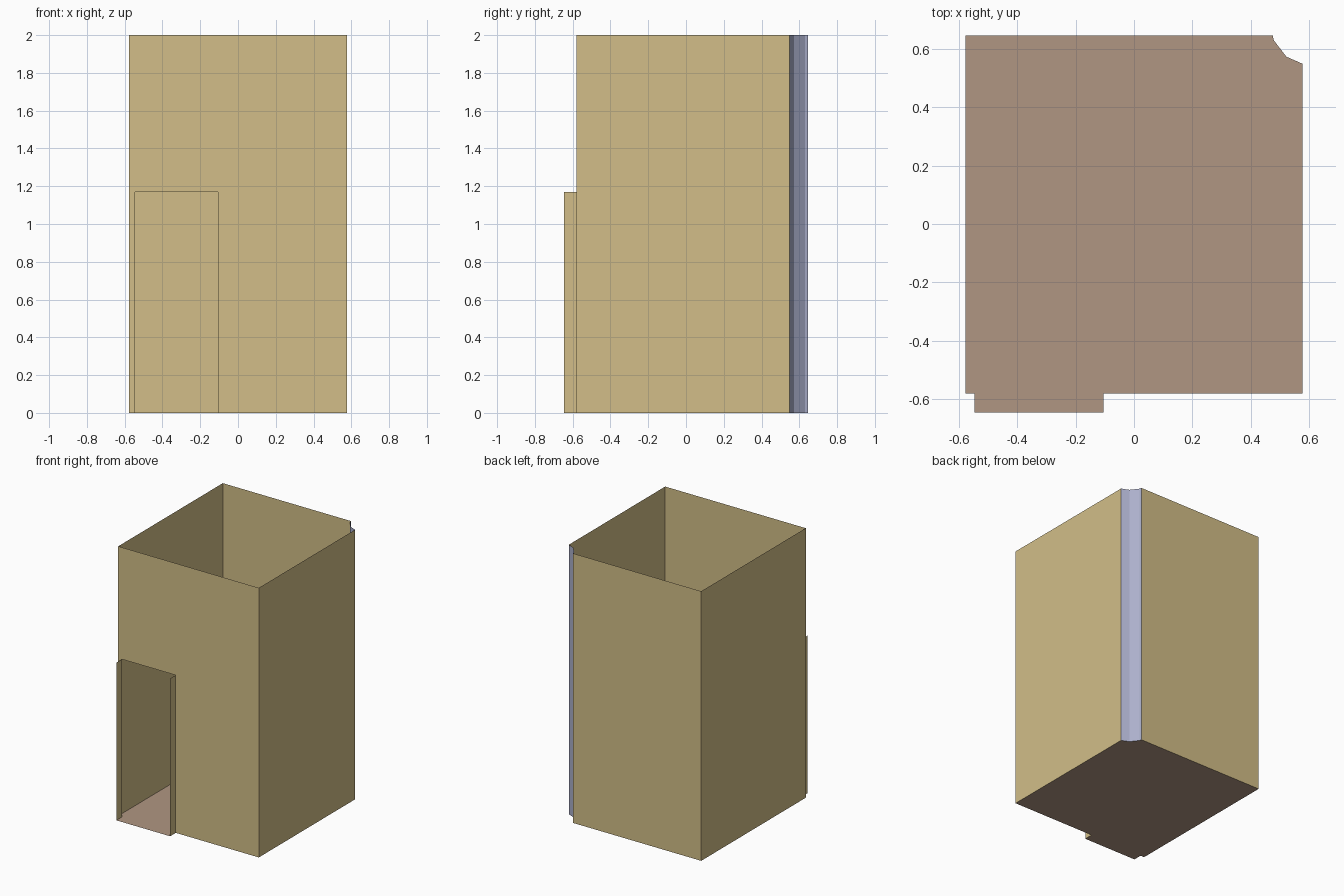
import bpy, bmesh

if "Cube" in bpy.data.objects:
    bpy.data.objects.remove(bpy.data.objects["Cube"])


def material(name, rgb):
    # convert 0-255 display values to linear
    lin = [((c / 255 + 0.055) / 1.055) ** 2.4 for c in rgb]
    m = bpy.data.materials.new(name)
    m.diffuse_color = (*lin, 1)
    m.use_nodes = True
    m.node_tree.nodes["Principled BSDF"].inputs["Base Color"].default_value = m.diffuse_color
    return m


TAN = material("tan wall", (210, 190, 136))
BROWN = material("brown floor", (176, 150, 130))
LAVENDER = material("lavender corner", (172, 176, 204))


def sheets(name, polygons, mat):
    """One object made from flat polygons sharing welded corners."""
    bm = bmesh.new()
    for poly in polygons:
        bm.faces.new([bm.verts.new(p) for p in poly])
    bmesh.ops.remove_doubles(bm, verts=bm.verts[:], dist=1e-5)
    mesh = bpy.data.meshes.new(name)
    bm.to_mesh(mesh)
    bm.free()
    mesh.materials.append(mat)
    obj = bpy.data.objects.new(name, mesh)
    bpy.context.collection.objects.link(obj)
    return obj


def upright(path, height):
    """Vertical quads along a plan path, facing right of travel."""
    return [[(*a, 0), (*b, 0), (*b, height), (*a, height)]
            for a, b in zip(path, path[1:])]


X, BACK, FRONT, SILL = 0.577, 0.646, -0.58, -0.646
DOOR_L, DOOR_R, DOOR_H, H = -0.546, -0.105, 1.17, 2.0
corner = [(X, 0.549), (0.522, 0.573), (0.479, 0.629), (0.475, BACK)]

# plain walls: right side, then back and left side
sheets("right_wall", upright([(X, FRONT), corner[0]], H), TAN)
sheets("back_and_left_walls",
       upright([corner[-1], (-X, BACK), (-X, FRONT)], H), TAN)

# front wall with the doorway left open
sheets("front_wall", [[
    (-X, FRONT, 0), (DOOR_L, FRONT, 0), (DOOR_L, FRONT, DOOR_H),
    (DOOR_R, FRONT, DOOR_H), (DOOR_R, FRONT, 0), (X, FRONT, 0),
    (X, FRONT, H), (-X, FRONT, H)]], TAN)

# door jambs standing out from the front wall
sheets("left_door_jamb",
       upright([(DOOR_L, FRONT), (DOOR_L, SILL)], DOOR_H), TAN)
sheets("right_door_jamb",
       upright([(DOOR_R, SILL), (DOOR_R, FRONT)], DOOR_H), TAN)

# hollow back corner
sheets("corner_recess", upright(corner, H), LAVENDER)

# floor running out through the doorway
outline = [(-X, FRONT), (DOOR_L, FRONT), (DOOR_L, SILL), (DOOR_R, SILL),
           (DOOR_R, FRONT), (X, FRONT)] + corner + [(-X, BACK)]
sheets("floor", [[(x, y, 0) for x, y in outline]], BROWN)
